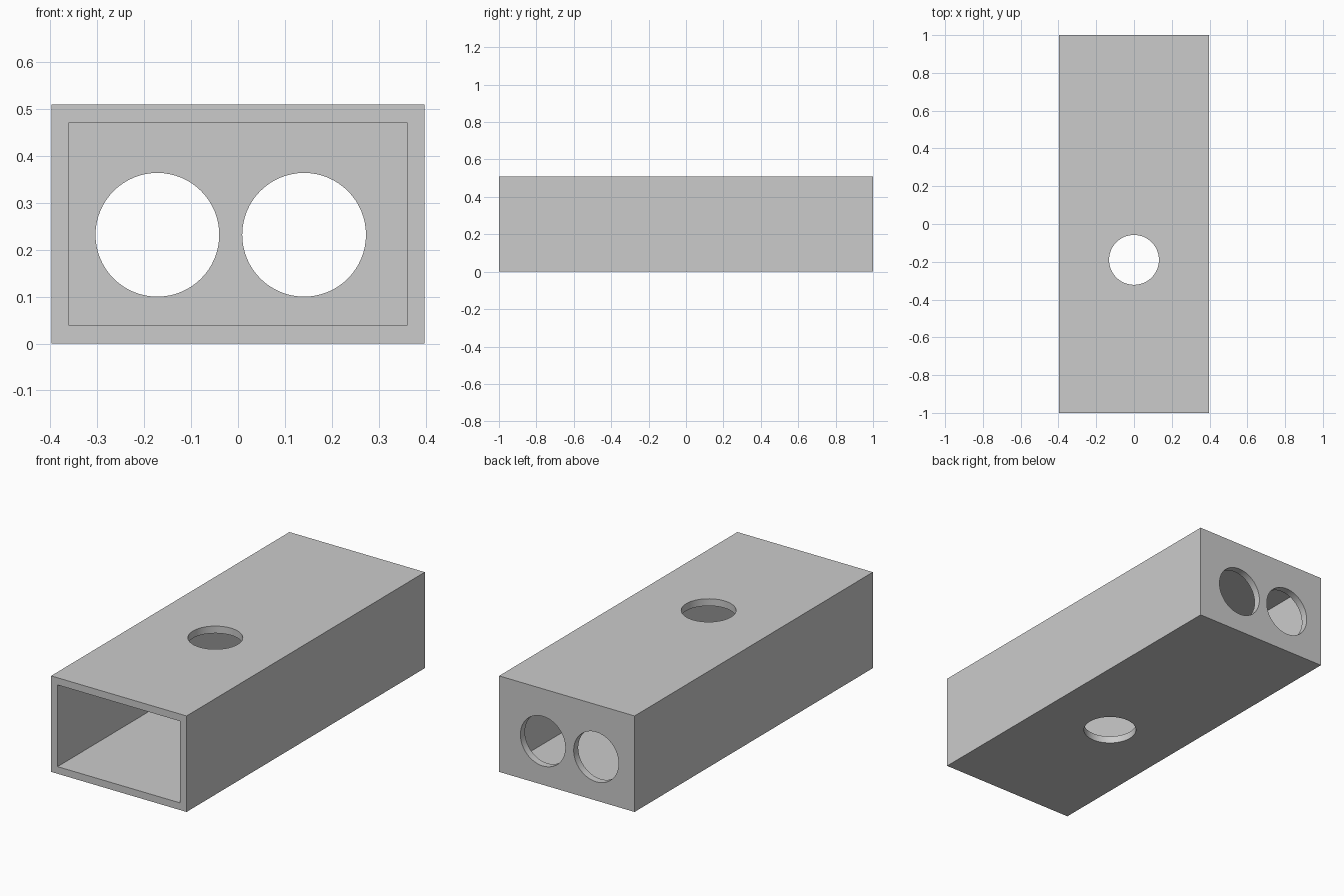
import bpy
import math

cube = bpy.data.objects.get("Cube")
if cube:
    bpy.data.objects.remove(cube, do_unlink=True)

# Overall sizes
HALF_W, HEIGHT, WALL = 0.398, 0.51, 0.038
HOLE_R = 0.132

grey = bpy.data.materials.new("plain grey")
grey.use_nodes = True
grey.diffuse_color = (0.6, 0.6, 0.6, 1)
grey.node_tree.nodes["Principled BSDF"].inputs["Base Color"].default_value = (0.6, 0.6, 0.6, 1)


def box(name, low, high):
    centre = [(a + b) / 2 for a, b in zip(low, high)]
    bpy.ops.mesh.primitive_cube_add(size=1, location=centre)
    obj = bpy.context.object
    obj.name = name
    obj.scale = [b - a for a, b in zip(low, high)]
    bpy.ops.object.transform_apply(location=True, rotation=True, scale=True)
    obj.data.materials.append(grey)
    return obj


def drill(name, location, depth, rotation=(0, 0, 0)):
    bpy.ops.mesh.primitive_cylinder_add(vertices=64, radius=HOLE_R, depth=depth,
                                        location=location, rotation=rotation)
    obj = bpy.context.object
    obj.name = name
    obj.data.materials.append(grey)
    return obj


# Rectangular housing
housing = box("housing", (-HALF_W, -1, 0), (HALF_W, 1, HEIGHT))

# Hollow open at the front, closed by the back wall
cutters = [box("cavity_cutter", (-HALF_W + WALL, -1.2, WALL),
               (HALF_W - WALL, 1 - WALL, HEIGHT - WALL))]

# Hole through top and bottom, and the two round holes in the back wall
cutters.append(drill("vertical_hole_cutter", (0, -0.19, HEIGHT / 2), 1))
for side, x in (("right", -0.172), ("left", 0.141)):
    cutters.append(drill(side + "_back_hole_cutter", (x, 1, 0.232), 0.3,
                         (math.pi / 2, 0, 0)))

# Cut and bake each opening, then drop the cutters
bpy.ops.object.select_all(action="DESELECT")
bpy.context.view_layer.objects.active = housing
housing.select_set(True)
for cutter in cutters:
    cutter.hide_render = True
    mod = housing.modifiers.new(cutter.name, "BOOLEAN")
    mod.operation = "DIFFERENCE"
    mod.solver = "EXACT"
    mod.object = cutter
    bpy.ops.object.modifier_apply(modifier=mod.name)
    bpy.data.objects.remove(cutter, do_unlink=True)

# Smooth hole walls with crisp rims
bpy.ops.object.shade_smooth_by_angle(angle=math.radians(30))
